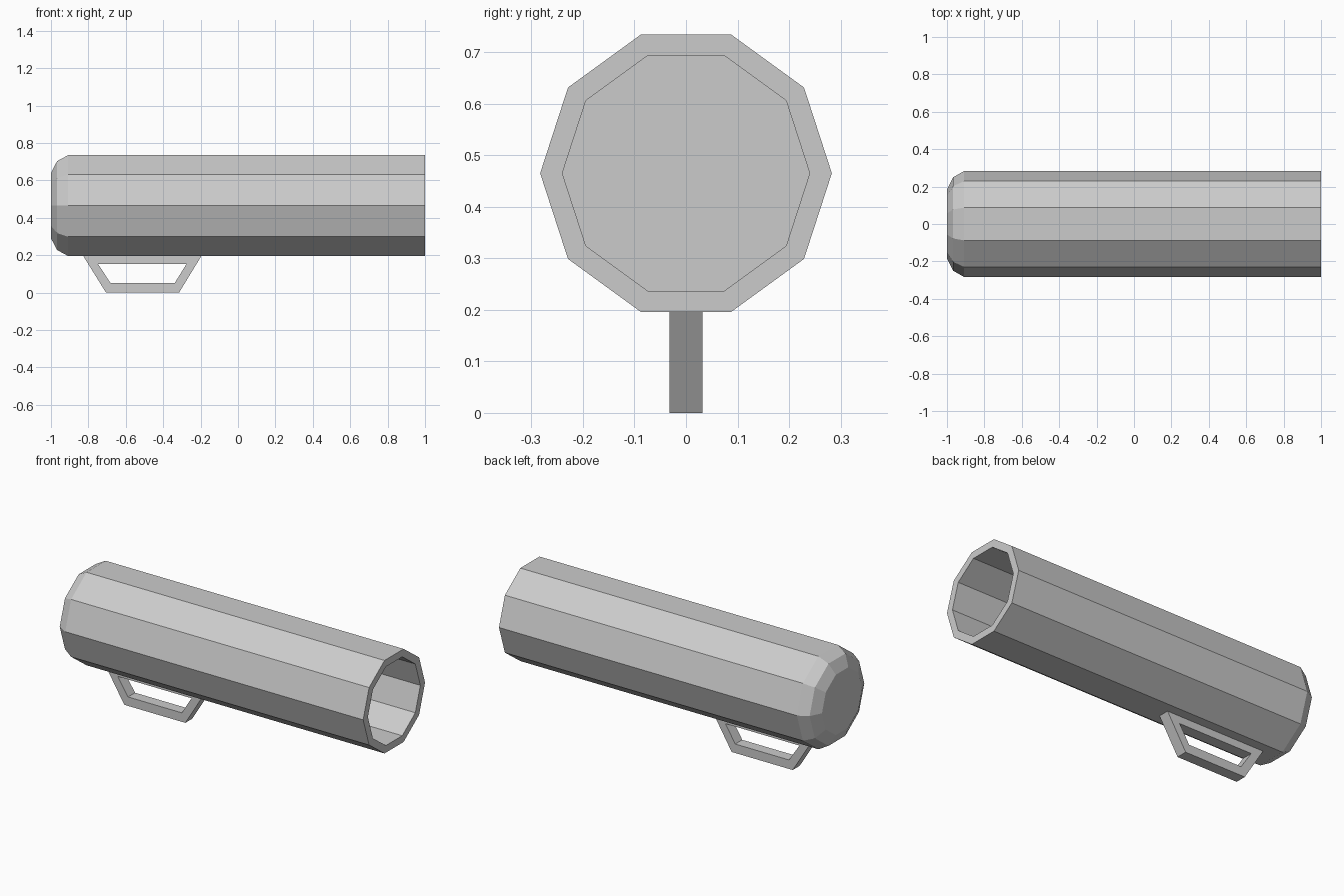
import bpy, bmesh
from math import cos, sin, tau

if "Cube" in bpy.data.objects:
    bpy.data.objects.remove(bpy.data.objects["Cube"])

SIDES = 10
AXIS_Z = 0.465


def finish(name, bm):
    bmesh.ops.recalc_face_normals(bm, faces=bm.faces)
    mesh = bpy.data.meshes.new(name)
    bm.to_mesh(mesh)
    bm.free()
    obj = bpy.data.objects.new(name, mesh)
    bpy.context.collection.objects.link(obj)
    return obj


def lathe_x(name, profile):
    """Revolve (x, radius) points around the tube axis, capping both ends."""
    bm = bmesh.new()
    rings = [[bm.verts.new((x, r * cos(tau * i / SIDES), AXIS_Z + r * sin(tau * i / SIDES)))
              for i in range(SIDES)] for x, r in profile]
    for a, b in zip(rings, rings[1:]):
        for i in range(SIDES):
            j = (i + 1) % SIDES
            bm.faces.new((a[i], a[j], b[j], b[i]))
    bm.faces.new(rings[0])
    bm.faces.new(rings[-1])
    return finish(name, bm)


def frame_y(name, outer, inner, half):
    """Closed frame between two (x, z) loops, thick along y."""
    bm = bmesh.new()
    n = len(outer)
    of, nf, ob, nb = [[bm.verts.new((x, y, z)) for x, z in loop]
                      for y in (-half, half) for loop in (outer, inner)]
    for a, b in ((of, nf), (nf, nb), (nb, ob), (ob, of)):
        for i in range(n):
            j = (i + 1) % n
            bm.faces.new((a[i], a[j], b[j], b[i]))
    return finish(name, bm)


# Barrel: bevelled closed back end, wall, open mouth and flat bore floor
lathe_x("barrel", [(-1.0, 0.184), (-0.967, 0.25), (-0.909, 0.283),
                   (1.0, 0.283), (1.0, 0.24), (-0.909, 0.24)])

# Handle: trapezoid frame under the back of the barrel
frame_y("handle",
        [(-0.83, 0.2), (-0.706, 0.0), (-0.315, 0.0), (-0.193, 0.2)],
        [(-0.749, 0.153), (-0.682, 0.052), (-0.338, 0.052), (-0.275, 0.153)],
        0.032)
